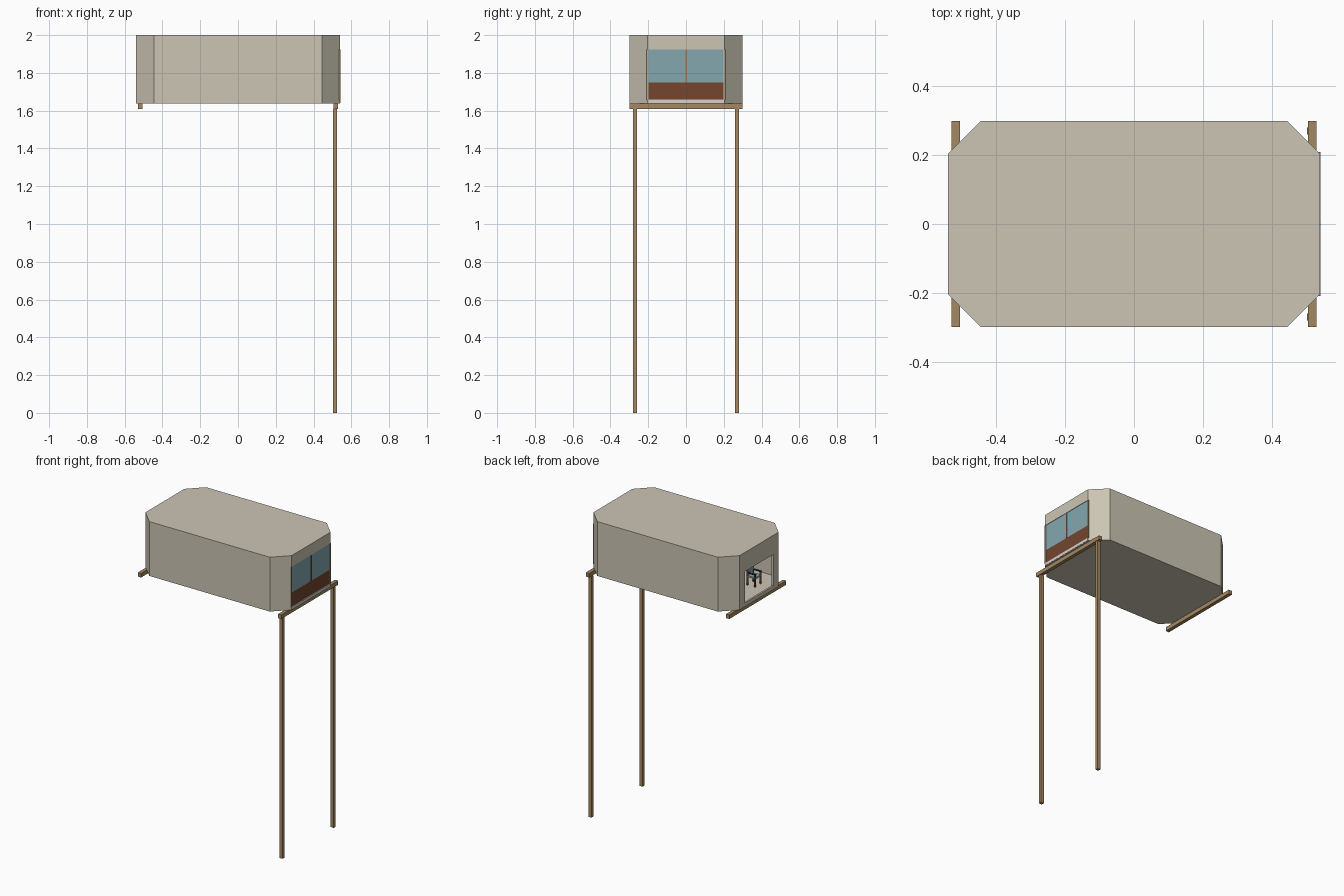
import bpy, bmesh

if "Cube" in bpy.data.objects:
    bpy.data.objects.remove(bpy.data.objects["Cube"])


def mat(name, r, g, b):
    m = bpy.data.materials.new(name)
    m.diffuse_color = (r, g, b, 1)
    m.use_nodes = True
    m.node_tree.nodes["Principled BSDF"].inputs["Base Color"].default_value = m.diffuse_color
    return m


BEIGE = mat("beige panel", 0.60, 0.56, 0.455)
WOOD = mat("timber", 0.37, 0.25, 0.122)
GLASS = mat("blue glass", 0.227, 0.386, 0.434)
BROWN = mat("red brown", 0.178, 0.06, 0.028)
PALE = mat("pale sill", 0.69, 0.65, 0.62)
DARK = mat("dark metal", 0.03, 0.03, 0.035)


def finish(name, bm, material):
    bmesh.ops.recalc_face_normals(bm, faces=bm.faces)
    me = bpy.data.meshes.new(name)
    bm.to_mesh(me)
    bm.free()
    me.materials.append(material)
    ob = bpy.data.objects.new(name, me)
    bpy.context.collection.objects.link(ob)
    return ob


def box(name, lo, hi, material):
    bm = bmesh.new()
    bmesh.ops.create_cube(bm, size=1)
    for v in bm.verts:
        v.co = [lo[i] + (v.co[i] + 0.5) * (hi[i] - lo[i]) for i in range(3)]
    return finish(name, bm, material)


def cabin_prism(name, x, y, cx, cy, z0, z1):
    """Rectangle with cut corners, extruded upward."""
    pts = [(cx, -y), (x, -cy), (x, cy), (cx, y),
           (-cx, y), (-x, cy), (-x, -cy), (-cx, -y)]
    bm = bmesh.new()
    f = bm.faces.new([bm.verts.new((a, b, z0)) for a, b in pts])
    top = bmesh.ops.extrude_face_region(bm, geom=[f])["geom"]
    bmesh.ops.translate(bm, vec=(0, 0, z1 - z0),
                        verts=[g for g in top if isinstance(g, bmesh.types.BMVert)])
    return finish(name, bm, BEIGE)


# Hollow cabin with a door hole at one end and a window bay at the other
cabin = cabin_prism("cabin", 0.54, 0.30, 0.445, 0.205, 1.637, 2.0)
cutters = [
    cabin_prism("inside_cutter", 0.528, 0.288, 0.44, 0.20, 1.652, 1.988),
    box("door_cutter", (-0.6, -0.15, 1.662), (-0.5, 0.15, 1.872), BEIGE),
    box("window_cutter", (0.5, -0.199, 1.66), (0.6, 0.199, 1.925), BEIGE),
]
bpy.context.view_layer.objects.active = cabin
for c in cutters:
    mod = cabin.modifiers.new(c.name, "BOOLEAN")
    mod.operation = "DIFFERENCE"
    mod.solver = "EXACT"
    mod.object = c
    bpy.ops.object.modifier_apply(modifier=mod.name)
for c in cutters:
    bpy.data.objects.remove(c)

# Window end: glass over a brown panel, pale sill and slim mullions
box("window_glass", (0.53, -0.199, 1.75), (0.537, 0.199, 1.925), GLASS)
box("lower_panel", (0.53, -0.199, 1.66), (0.537, 0.199, 1.75), BROWN)
box("window_sill", (0.535, -0.204, 1.640), (0.5415, 0.204, 1.656), PALE)
box("centre_mullion", (0.53, -0.004, 1.75), (0.542, 0.004, 1.925), WOOD)
for s in (-1, 1):
    box("side_mullion", (0.53, s * 0.206 - 0.003, 1.656),
        (0.542, s * 0.206 + 0.003, 1.925), WOOD)

# Support beams under both ends
for s in (-1, 1):
    box("cross_beam", (s * 0.518 - 0.012, -0.30, 1.61),
        (s * 0.518 + 0.012, 0.30, 1.637), WOOD)

# Tall posts under the window end
for s in (-1, 1):
    box("post", (0.503, s * 0.27 - 0.01, 0), (0.525, s * 0.27 + 0.01, 1.61), WOOD)

# Small chair just inside the door
X, Y, Z = -0.42, -0.12, 1.652
box("seat", (X - 0.03, Y - 0.03, Z + 0.052), (X + 0.03, Y + 0.03, Z + 0.062), GLASS)
box("seat_back", (X + 0.024, Y - 0.03, Z + 0.075), (X + 0.032, Y + 0.03, Z + 0.118), GLASS)
for s in (-1, 1):
    box("back_leg", (X + 0.024, Y + s * 0.03 - 0.004, Z),
        (X + 0.032, Y + s * 0.03 + 0.004, Z + 0.118), BROWN)
    box("front_leg", (X - 0.03, Y + s * 0.03 - 0.004, Z),
        (X - 0.022, Y + s * 0.03 + 0.004, Z + 0.08), BROWN)
    box("armrest", (X - 0.032, Y + s * 0.03 - 0.006, Z + 0.08),
        (X + 0.026, Y + s * 0.03 + 0.006, Z + 0.086), DARK)
